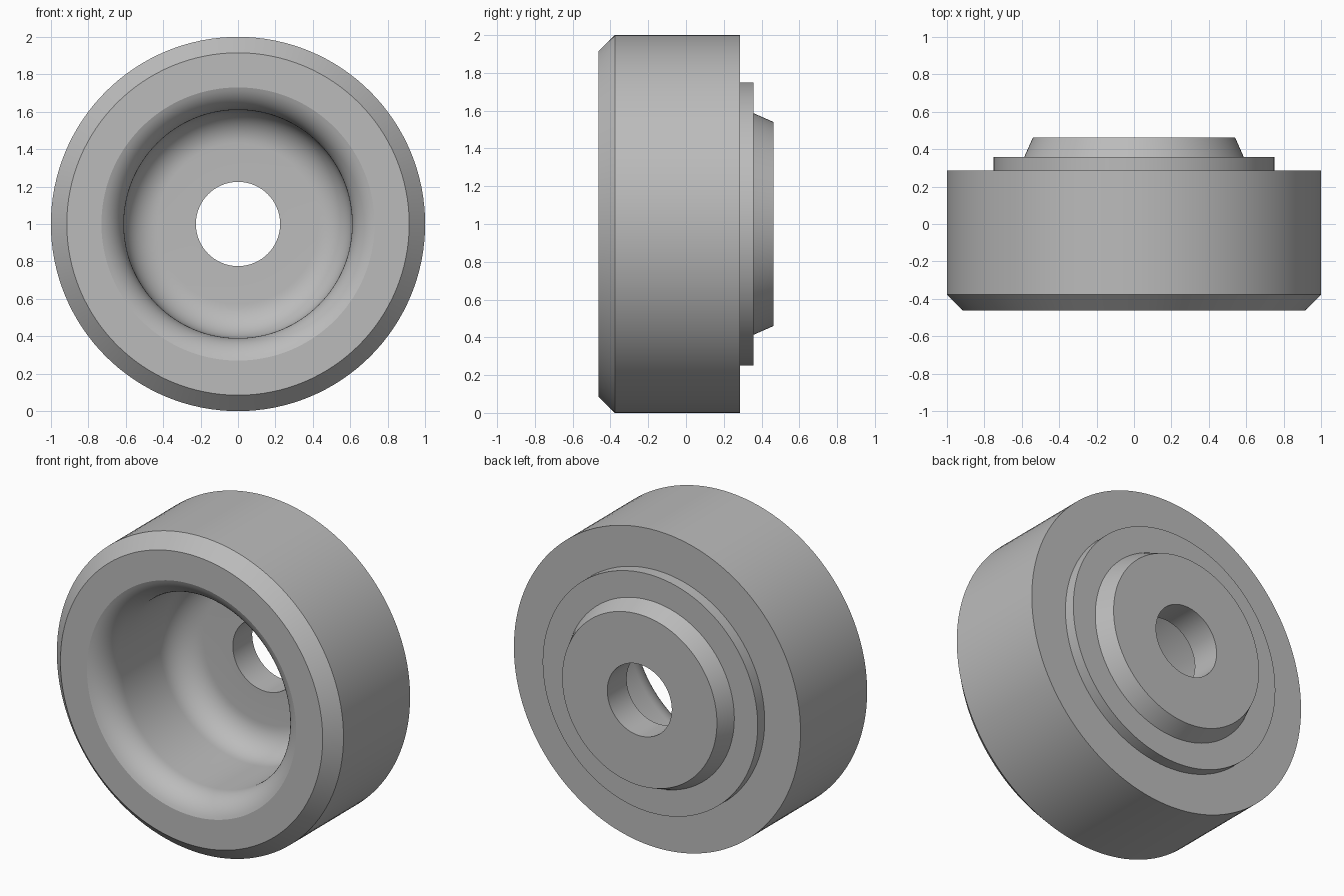
import bpy
import bmesh
from math import sin, cos, pi, radians, acos
from mathutils import Matrix, Vector

cube = bpy.data.objects.get("Cube")
if cube:
    bpy.data.objects.remove(cube, do_unlink=True)

SEGMENTS = 128
STEPS = 12
FILLET = 0.18
BORE = 0.61
FRONT, FLOOR, BACK = -0.463, 0.27, 0.463

grey = bpy.data.materials.new("plain grey")
grey.use_nodes = True
colour = (0.5, 0.5, 0.5, 1)
grey.diffuse_color = colour
grey.node_tree.nodes["Principled BSDF"].inputs["Base Color"].default_value = colour


def arc(radius, y, start, end):
    """Points (radius, y) along a fillet centred on the given point."""
    angles = [start + (end - start) * i / STEPS for i in range(STEPS + 1)]
    return [(radius + FILLET * cos(a), y + FILLET * sin(a)) for a in angles]


def lathe(name, profile, material):
    """Spin a closed (radius, y) profile around the y axis at z = 1."""
    bm = bmesh.new()
    rings = []
    for s in range(SEGMENTS):
        turn = Matrix.Rotation(2 * pi * s / SEGMENTS, 3, "Y")
        rings.append([bm.verts.new(turn @ Vector((r, y, 0)) + Vector((0, 0, 1)))
                      for r, y in profile])
    for s in range(SEGMENTS):
        a, b = rings[s], rings[(s + 1) % SEGMENTS]
        for i in range(len(profile)):
            j = (i + 1) % len(profile)
            bm.faces.new((a[i], a[j], b[j], b[i]))
    bmesh.ops.recalc_face_normals(bm, faces=bm.faces)
    mesh = bpy.data.meshes.new(name)
    bm.to_mesh(mesh)
    bm.free()
    mesh.materials.append(material)
    obj = bpy.data.objects.new(name, mesh)
    bpy.context.collection.objects.link(obj)
    bpy.ops.object.select_all(action="DESELECT")
    obj.select_set(True)
    bpy.context.view_layer.objects.active = obj
    bpy.ops.object.shade_smooth_by_angle(angle=radians(15))
    return obj


# Chamfered outer body, then the stepped and tapered back
outside = [(0.915, FRONT), (1, -0.377), (1, 0.287), (0.75, 0.287),
           (0.75, 0.357), (0.587, 0.357), (0.54, BACK), (0.225, BACK)]

# Bolt hole, rounded cup floor, straight bore and rounded front lip
lip_angle = acos(1 / 3)
throat = FRONT + FILLET * sin(lip_angle)
floor = arc(BORE - FILLET, FLOOR - FILLET, pi / 2, 0)
lip = arc(BORE + FILLET, throat, pi, pi + lip_angle)

lathe("wheel_bushing", outside + [(0.225, FLOOR)] + floor + lip, grey)
